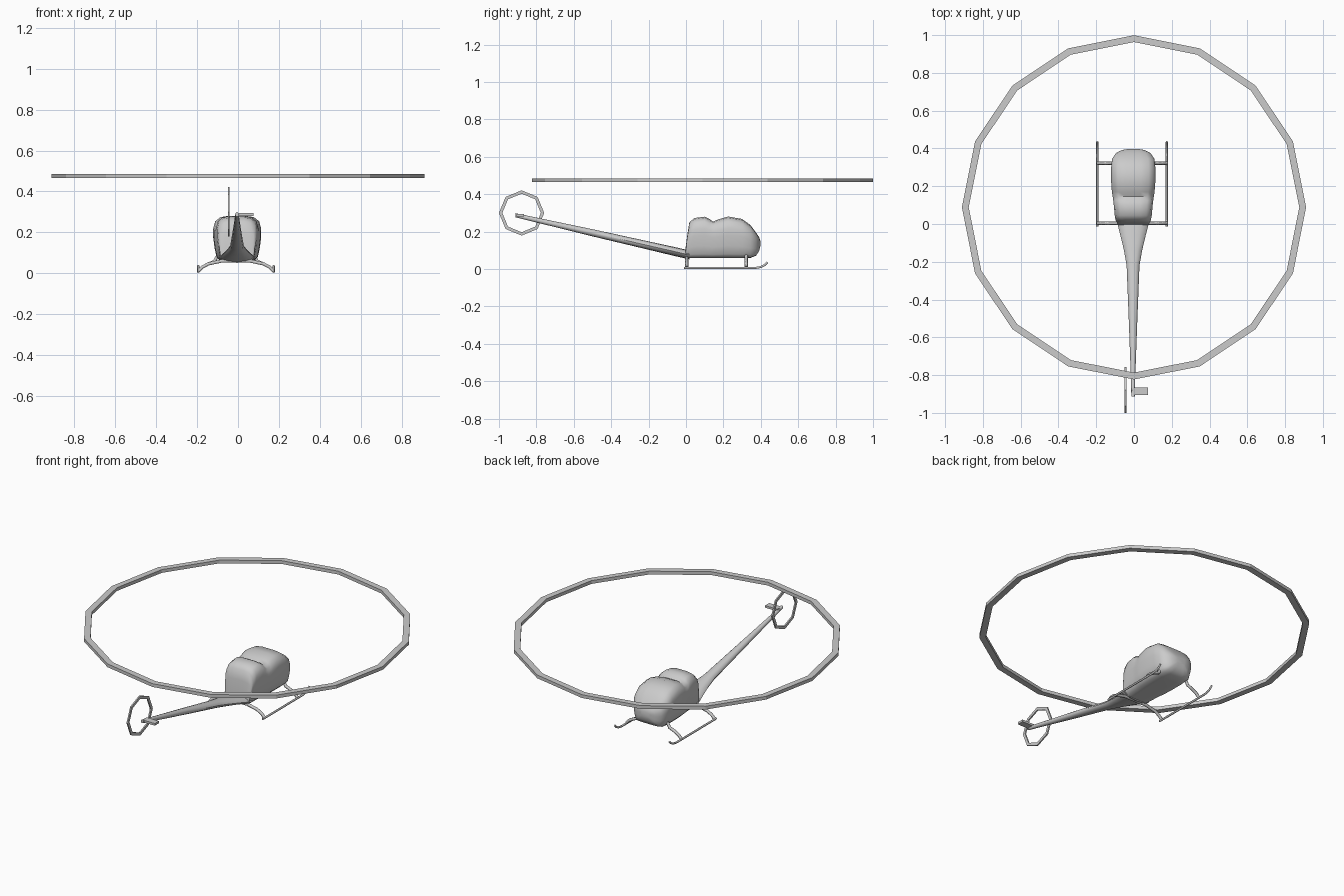
import bpy, bmesh, math

if "Cube" in bpy.data.objects:
    bpy.data.objects.remove(bpy.data.objects["Cube"])


def make_object(name, bm, smooth=None):
    bmesh.ops.recalc_face_normals(bm, faces=bm.faces)
    mesh = bpy.data.meshes.new(name)
    bm.to_mesh(mesh)
    bm.free()
    ob = bpy.data.objects.new(name, mesh)
    bpy.context.collection.objects.link(ob)
    if smooth:
        bpy.ops.object.select_all(action='DESELECT')
        bpy.context.view_layer.objects.active = ob
        ob.select_set(True)
        bpy.ops.object.shade_smooth_by_angle(angle=math.radians(smooth))
    return ob


def loft(name, rings, smooth=None, closed=False):
    """Skin a list of equally sized point loops."""
    bm = bmesh.new()
    loops = [[bm.verts.new(p) for p in ring] for ring in rings]
    pairs = list(zip(loops, loops[1:]))
    if closed:
        pairs.append((loops[-1], loops[0]))
    else:
        bm.faces.new(loops[0])
        bm.faces.new(loops[-1])
    for a, b in pairs:
        for i in range(len(a)):
            j = (i + 1) % len(a)
            bm.faces.new((a[i], a[j], b[j], b[i]))
    return make_object(name, bm, smooth)


def tube(name, points, radius, sides=6):
    cu = bpy.data.curves.new(name, 'CURVE')
    cu.dimensions = '3D'
    cu.bevel_depth = radius
    cu.bevel_resolution = (sides - 4) // 2
    cu.use_fill_caps = True
    sp = cu.splines.new('POLY')
    sp.points.add(len(points) - 1)
    for p, co in zip(sp.points, points):
        p.co = (*co, 1)
    ob = bpy.data.objects.new(name, cu)
    bpy.context.collection.objects.link(ob)
    return ob


def band(name, n, outer, inner, half, place):
    """Flat-sided ring with a rectangular section."""
    section = [(outer, -half), (outer, half), (inner, half), (inner, -half)]
    rings = []
    for i in range(n):
        a = 2 * math.pi * i / n
        rings.append([place(r * math.cos(a), r * math.sin(a), h) for r, h in section])
    return loft(name, rings, closed=True)


# Main rotor sweep ring and tail rotor ring
band('main_rotor_ring', 16, 0.911, 0.875, 0.010,
     lambda u, v, h: (u, 0.088 + v, 0.475 + h))
band('tail_rotor_ring', 8, 0.121, 0.103, 0.004,
     lambda u, v, h: (-0.045 + h, -0.879 + u, 0.300 + v))

# Cabin: half section mirrored, swept through stations (y, half width, bottom, top)
half = [(0.35, 0), (0.7, 0.01), (0.86, 0.1), (0.94, 0.3), (1, 0.55),
        (1, 0.72), (0.92, 0.88), (0.7, 0.97), (0.35, 1)]
section = half + [(-u, v) for u, v in reversed(half)]
stations = [(-0.004, 0.082, 0.058, 0.10), (0.008, 0.088, 0.058, 0.19),
            (0.018, 0.093, 0.058, 0.25), (0.045, 0.098, 0.058, 0.273),
            (0.10, 0.103, 0.058, 0.28), (0.125, 0.106, 0.058, 0.268),
            (0.145, 0.109, 0.058, 0.254), (0.17, 0.113, 0.058, 0.265),
            (0.225, 0.117, 0.058, 0.281), (0.30, 0.117, 0.058, 0.268),
            (0.345, 0.112, 0.060, 0.235), (0.375, 0.092, 0.072, 0.194),
            (0.391, 0.062, 0.096, 0.170), (0.397, 0.030, 0.120, 0.152)]
loft('cabin', [[(-0.004 + u * w, y, b + v * (t - b)) for u, v in section]
               for y, w, b, t in stations], smooth=50)

# Tail boom: flattened flare at the cabin tapering to a thin tip
boom = [(0.02, 0.088, 0.024), (-0.06, 0.067, 0.024), (-0.14, 0.048, 0.023),
        (-0.22, 0.034, 0.022), (-0.5, 0.023, 0.019), (-0.80, 0.012, 0.013),
        (-0.912, 0.009, 0.011)]
loft('tail_boom', [[(-0.005 + w * math.cos(math.tau * i / 12), y,
                     0.08 - 0.228 * y + h * math.sin(math.tau * i / 12))
                    for i in range(12)] for y, w, h in boom], smooth=40)

# Small stabiliser plate, one side only
loft('stabiliser', [[(x, -0.865, 0.281), (x, -0.905, 0.281),
                     (x, -0.905, 0.294), (x, -0.865, 0.294)] for x in (-0.008, 0.075)])
# Tail rotor axle
tube('tail_rotor_axle', [(-0.015, -0.879, 0.285), (0.004, -0.879, 0.285)], 0.006)

# Landing gear
CX = -0.010
for side, label in ((-1, 'left'), (1, 'right')):
    x = CX + side * 0.184
    tube(label + '_skid', [(x, -0.012, 0.006), (x, 0.37, 0.006), (x, 0.40, 0.011),
                           (x, 0.42, 0.021), (x, 0.435, 0.036)], 0.006)
    # Front strut bends up into the cabin side
    tube(label + '_front_strut', [(CX + side * d, 0.322, z) for d, z in
                                  ((0.184, 0.010), (0.165, 0.030), (0.135, 0.046),
                                   (0.105, 0.058), (0.085, 0.095))], 0.009)
arch = [(0.184, 0.010), (0.165, 0.030), (0.135, 0.046), (0.07, 0.060)]
tube('rear_cross_tube', [(CX - d, 0.004, z) for d, z in arch] +
     [(CX + d, 0.004, z) for d, z in reversed(arch)], 0.009)
